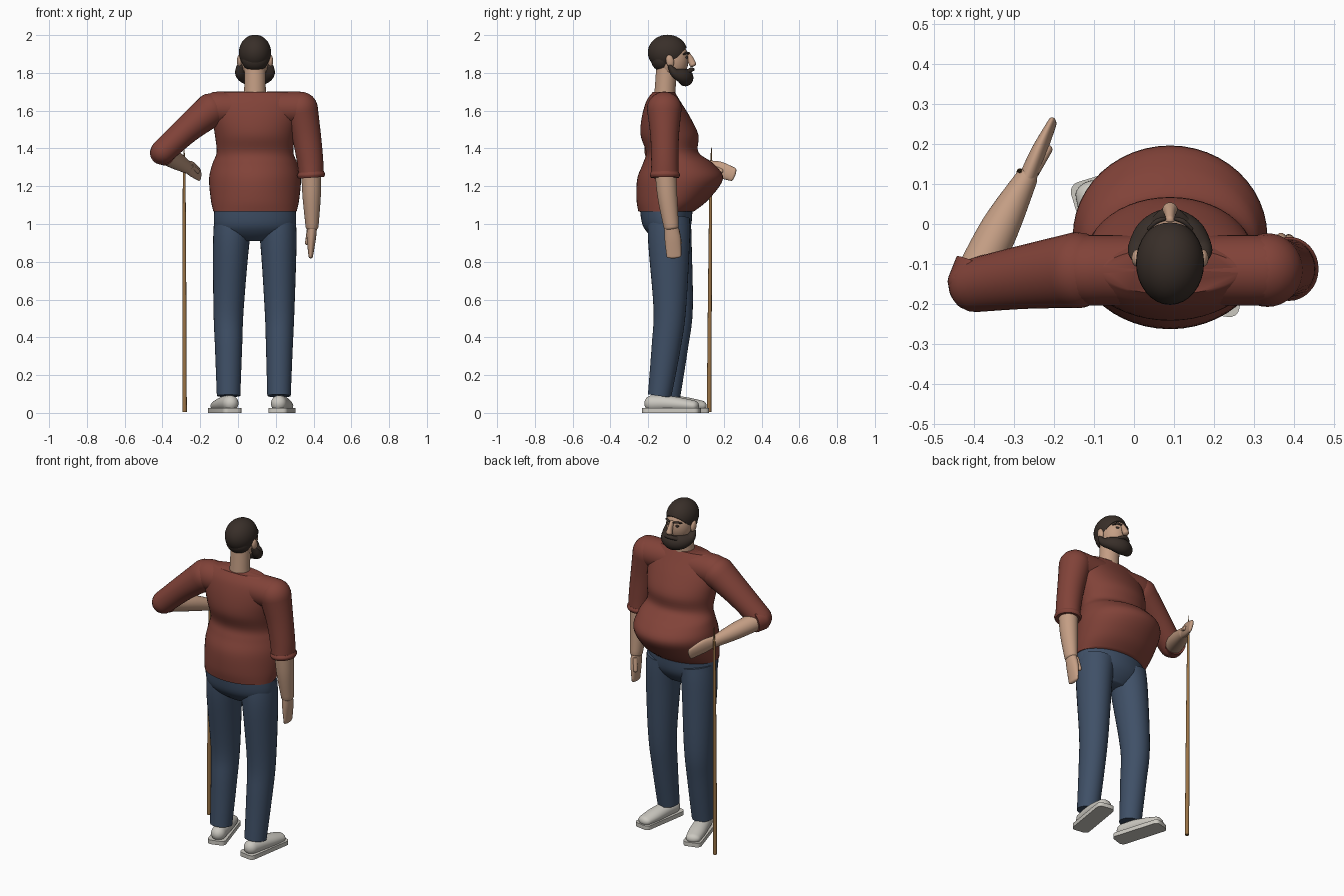
import bpy, bmesh, math
from mathutils import Vector, Matrix

if "Cube" in bpy.data.objects:
    bpy.data.objects.remove(bpy.data.objects["Cube"])

CX = 0.09  # body centre line


def material(name, rgb):
    m = bpy.data.materials.new(name)
    m.diffuse_color = (*rgb, 1)
    m.use_nodes = True
    m.node_tree.nodes["Principled BSDF"].inputs["Base Color"].default_value = m.diffuse_color
    return m


RED = material("knit", (0.22, 0.055, 0.04))
SKIN = material("skin", (0.55, 0.34, 0.23))
DENIM = material("denim", (0.05, 0.08, 0.135))
HAIR = material("hair", (0.04, 0.028, 0.022))
SHOE = material("shoe", (0.60, 0.58, 0.53))
WOOD = material("wood", (0.32, 0.17, 0.06))


def finish(name, bm, mat):
    bmesh.ops.recalc_face_normals(bm, faces=bm.faces)
    me = bpy.data.meshes.new(name)
    bm.to_mesh(me)
    bm.free()
    me.materials.append(mat)
    ob = bpy.data.objects.new(name, me)
    bpy.context.collection.objects.link(ob)
    bpy.ops.object.select_all(action='DESELECT')
    ob.select_set(True)
    bpy.context.view_layer.objects.active = ob
    bpy.ops.object.shade_smooth_by_angle(angle=math.radians(50))
    return ob


def spline(p, steps):
    """Catmull-Rom through tuples of any length."""
    out = []
    for i in range(len(p) - 1):
        q = p[max(i - 1, 0)], p[i], p[i + 1], p[min(i + 2, len(p) - 1)]
        for s in range(steps):
            t = s / steps
            out.append([0.5 * (2 * b + (c - a) * t + (2 * a - 5 * b + 4 * c - d) * t * t
                               + (3 * b - a - 3 * c + d) * t ** 3) for a, b, c, d in zip(*q)])
    return out + [list(p[-1])]


def tube(name, pts, mat, ref=(1, 0, 0), axis=None, round_start=0, round_end=0, n=32, steps=5):
    """Loft ellipses (x, y, z, half_u, half_v); u follows ref. Ends can be domed."""
    pts = spline(pts, steps)
    c = [Vector(p[:3]) for p in pts]
    rings = []
    for i, p in enumerate(pts):
        t = Vector(axis) if axis else (c[min(i + 1, len(c) - 1)] - c[max(i - 1, 0)]).normalized()
        u = Vector(ref) - t * t.dot(Vector(ref))
        u.normalize()
        rings.append((c[i], u, t.cross(u), p[3], p[4], t))

    def dome(r, sign, depth):
        o, u, v, a, b, t = r
        return [(o + t * sign * depth * math.sin(k), u, v, a * math.cos(k), b * math.cos(k), t)
                for k in (0.3, 0.6, 0.9, 1.2, 1.45)]
    if round_start:
        rings = dome(rings[0], -1, round_start)[::-1] + rings
    if round_end:
        rings += dome(rings[-1], 1, round_end)
    bm = bmesh.new()
    loops = [[bm.verts.new(o + u * a * math.cos(2 * math.pi * k / n) + v * b * math.sin(2 * math.pi * k / n))
              for k in range(n)] for o, u, v, a, b, t in rings]
    for A, B in zip(loops, loops[1:]):
        for k in range(n):
            bm.faces.new((A[k], A[(k + 1) % n], B[(k + 1) % n], B[k]))
    bm.faces.new(loops[0])
    bm.faces.new(loops[-1])
    return finish(name, bm, mat)


def profile(rows):
    """(z, half width, front y, back y) -> loft points."""
    return [(CX, (f + b) / 2, z, w, (f - b) / 2) for z, w, f, b in rows]


def ball(name, loc, size, mat, rot=0, cut=None):
    bm = bmesh.new()
    bmesh.ops.create_uvsphere(bm, u_segments=32, v_segments=20, radius=1)
    bmesh.ops.transform(bm, verts=bm.verts, matrix=Matrix.Translation(loc)
                        @ Matrix.Rotation(rot, 4, 'X') @ Matrix.Diagonal((*size, 1)))
    if cut:
        bmesh.ops.bisect_plane(bm, geom=bm.verts[:] + bm.edges[:] + bm.faces[:],
                               plane_co=cut[0], plane_no=cut[1], clear_inner=True)
        bmesh.ops.holes_fill(bm, edges=[e for e in bm.edges if e.is_boundary])
    return finish(name, bm, mat)


# Sweater body with belly and chest
tube("sweater", profile([
    (1.065, .220, .04, -.252), (1.13, .234, .12, -.262), (1.24, .243, .196, -.258),
    (1.32, .225, .145, -.228), (1.38, .203, .066, -.212), (1.47, .212, .066, -.24),
    (1.56, .225, .025, -.235), (1.65, .225, -.03, -.21), (1.70, .17, -.06, -.175)]),
    RED, axis=(0, 0, 1), n=48)
tube("shoulders", [(-.11, -.115, 1.613, .088, .088), (CX, -.115, 1.61, .09, .088),
                   (.325, -.115, 1.613, .088, .088)], RED, ref=(0, 0, 1),
     round_start=.09, round_end=.09)

# Bent arm resting on the stick
tube("bent_sleeve", [(-.14, -.115, 1.605, .095, .09), (-.27, -.132, 1.50, .08, .073),
                     (-.395, -.152, 1.385, .068, .066)], RED, ref=(0, 1, 0),
     round_start=.08, round_end=.07)
tube("bent_cuff", [(-.41, -.155, 1.378, .058, .062), (-.388, -.105, 1.372, .06, .062)],
     RED, round_start=.04)
tube("bent_forearm", [(-.40, -.14, 1.375, .052, .052), (-.335, -.01, 1.34, .048, .048),
                      (-.268, .115, 1.30, .028, .034)], SKIN, round_end=.02)
tube("bent_hand", [(-.268, .11, 1.302, .022, .034), (-.24, .175, 1.288, .02, .043),
                   (-.205, .25, 1.262, .011, .036)], SKIN, round_end=.012)
tube("bent_thumb", [(-.25, .13, 1.305, .014, .016), (-.215, .185, 1.28, .011, .013)],
     SKIN, round_end=.012)

# Hanging arm
tube("hanging_sleeve", [(.333, -.115, 1.61, .09, .092), (.362, -.113, 1.47, .077, .076),
                        (.381, -.112, 1.34, .07, .072), (.387, -.112, 1.265, .066, .073)], RED,
     round_start=.09)
tube("hanging_cuff", [(.386, -.112, 1.275, .068, .074), (.387, -.112, 1.26, .074, .08),
                      (.388, -.112, 1.245, .068, .074)], RED)
tube("hanging_forearm", [(.388, -.108, 1.27, .053, .056), (.39, -.098, 1.14, .048, .052),
                         (.392, -.078, .985, .034, .04)], SKIN, round_end=.02)
tube("hanging_hand", [(.392, -.08, .99, .027, .036), (.388, -.07, .92, .024, .043),
                      (.385, -.064, .83, .012, .039)], SKIN, round_end=.012)
tube("hanging_thumb", [(.378, -.05, .97, .014, .016), (.367, -.035, .90, .012, .013)],
     SKIN, round_end=.012)

# Trousers: hips and legs
tube("trouser_hips", profile([(.91, .10, -.03, -.15), (.95, .185, .005, -.2), (1.0, .216, .028, -.232),
                              (1.09, .214, .035, -.245)]), DENIM, axis=(0, 0, 1), n=48)
LEGS = {"left": [(-.02, -.085, 1.03, .105, .11), (-.036, -.08, .9, .096, .11),
                 (-.05, -.05, .55, .08, .086), (-.05, -.065, .35, .072, .076),
                 (-.05, -.092, .09, .062, .062)],
        "right": [(.20, -.09, 1.03, .105, .11), (.214, -.09, .9, .096, .11),
                  (.22, -.086, .55, .079, .086), (.219, -.105, .35, .071, .077),
                  (.217, -.14, .09, .062, .062)]}
for side, pts in LEGS.items():
    tube(side + "_trouser_leg", pts, DENIM)


# Shoes, built heel to toe along +y and then turned outward
def shoe(side, heel, angle):
    upper = tube(side + "_shoe", [(0, .05, .05, .042, .043), (0, .12, .05, .046, .042),
                                  (0, .2, .044, .048, .037), (0, .27, .037, .043, .029)],
                 SHOE, round_start=.042, round_end=.03)
    bm = bmesh.new()
    bmesh.ops.create_cube(bm, size=1, matrix=Matrix.Translation((0, .153, .0125))
                          @ Matrix.Diagonal((.104, .306, .025, 1)))
    corners = [e for e in bm.edges if abs(e.verts[0].co.z - e.verts[1].co.z) > .01]
    bmesh.ops.bevel(bm, geom=corners, offset=.025, segments=4, affect='EDGES', profile=.5)
    sole = finish(side + "_sole", bm, SHOE)
    for ob in (upper, sole):
        ob.location = heel
        ob.rotation_euler.z = math.radians(angle)


shoe("left", (-.025, -.18, 0), 17)
shoe("right", (.208, -.228, 0), -9)

# Walking stick with pointed top
tube("walking_stick", [(-.283, .122, .004, .012, .012), (-.284, .127, .7, .010, .010),
                       (-.285, .132, 1.25, .007, .007), (-.285, .135, 1.41, .001, .001)],
     WOOD, n=16)

# Neck and head
tube("neck", [(CX, -.112, 1.66, .06, .058), (CX, -.11, 1.72, .057, .055),
              (CX, -.1, 1.85, .056, .056)], SKIN)
ball("face", (CX, -.07, 1.868), (.074, .083, .105), SKIN)
ball("hair", (CX, -.097, 1.908), (.085, .105, .094), HAIR,
     cut=((CX, .0, 1.93), (0, -.72, .69)))
ball("hair_nape", (CX, -.125, 1.87), (.072, .06, .062), HAIR)
tube("nose", [(CX, .008, 1.90, .011, .014), (CX, .025, 1.868, .014, .018),
              (CX, .036, 1.845, .019, .019)], SKIN, n=16, round_start=.01, round_end=.012)
tube("beard", [(CX + s * w, y, z, r, h) for s, w, y, z, r, h in (
    (-1, .078, -.085, 1.835, .012, .02), (-1, .078, -.06, 1.80, .024, .028),
    (-1, .05, -.018, 1.782, .034, .04), (1, 0, -.003, 1.775, .042, .046),
    (1, .05, -.018, 1.782, .034, .04), (1, .078, -.06, 1.80, .024, .028),
    (1, .078, -.085, 1.835, .012, .02))], HAIR, ref=(0, 1, 0), round_start=.01, round_end=.01)
tube("moustache", [(CX - .045, .0, 1.802, .012, .01), (CX, .03, 1.818, .015, .011),
                   (CX + .045, .0, 1.802, .012, .01)], HAIR, ref=(0, 1, 0),
     n=16, round_start=.01, round_end=.01)

# Ears, eyes and brows on both sides
for side, s in (("left", -1), ("right", 1)):
    ball(side + "_ear", (CX + s * .082, -.085, 1.862), (.014, .021, .034), SKIN, rot=.2)
    ball(side + "_eye", (CX + s * .031, .002, 1.882), (.011, .008, .007), HAIR)
    tube(side + "_brow", [(CX + s * .014, .013, 1.902, .005, .005),
                          (CX + s * .034, .006, 1.906, .006, .006),
                          (CX + s * .054, -.012, 1.899, .004, .004)], HAIR, ref=(0, 1, 0),
         n=12, round_start=.004, round_end=.004)
